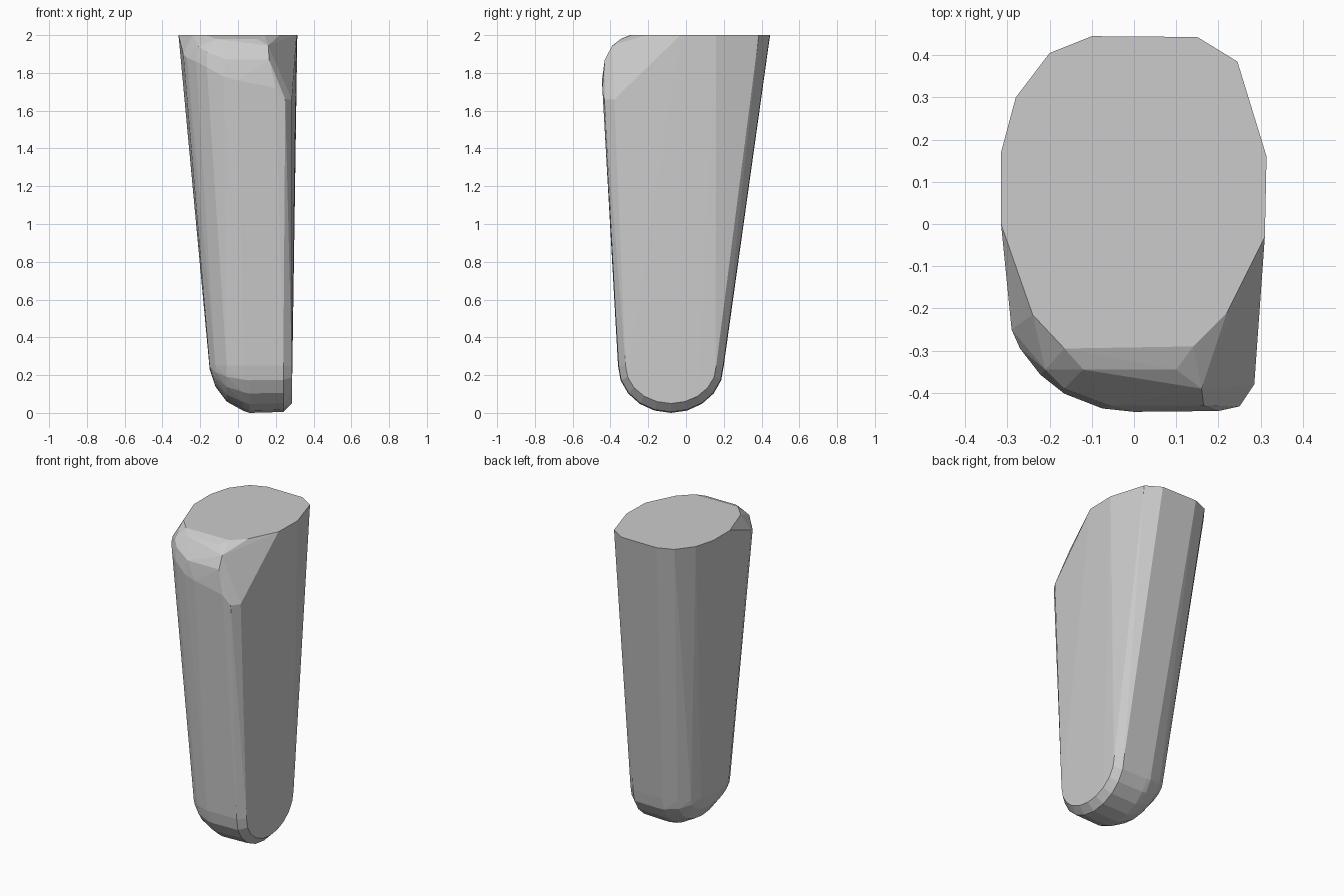
import bpy, bmesh
from math import sin, cos, pi

if "Cube" in bpy.data.objects:
    bpy.data.objects.remove(bpy.data.objects["Cube"])

pts = []

# Flat top outline
top = [(-.10, .445), (.15, .443), (.245, .385), (.314, .16), (.31, -.03),
       (.22, -.21), (.14, -.29), (-.165, -.295), (-.24, -.215),
       (-.315, 0), (-.315, .17), (-.28, .30), (-.20, .405)]
pts += [(x, y, 2) for x, y in top]

# Rounded front shoulder below the top
pts += [(.25, -.432, 1.66), (.285, -.38, 1.66), (.20, -.443, 1.72),
        (0, -.445, 1.76), (-.075, -.437, 1.78), (-.165, -.402, 1.83),
        (-.222, -.357, 1.86), (-.27, -.295, 1.88), (-.29, -.25, 1.90),
        (.165, -.43, 1.87), (-.06, -.43, 1.87), (.16, -.39, 1.945),
        (-.165, -.39, 1.91), (-.21, -.345, 1.94),
        (.10, -.345, 1.98), (-.12, -.345, 1.98)]

# Rounded foot: half-ellipse ribs (x, half width, depth), blunt on the right
ribs = [(-.15, .14, .02), (-.12, .20, .11), (-.06, .25, .19), (.03, .28, .24),
        (.06, .28, .25), (.24, .277, .245), (.285, .24, .20)]
SEGMENTS = 10
for x, half_width, depth in ribs:
    for i in range(SEGMENTS + 1):
        a = pi * i / SEGMENTS
        pts.append((x, -.08 + half_width * cos(a), .25 - depth * sin(a)))

# Wrap the tapered body around the top, shoulder and foot
bm = bmesh.new()
for p in pts:
    bm.verts.new(p)
hull = bmesh.ops.convex_hull(bm, input=bm.verts[:])
loose = [v for v in bm.verts if not v.link_faces]
bmesh.ops.delete(bm, geom=loose, context='VERTS')
bmesh.ops.dissolve_limit(bm, angle_limit=.02, verts=bm.verts[:], edges=bm.edges[:])
bmesh.ops.recalc_face_normals(bm, faces=bm.faces[:])
mesh = bpy.data.meshes.new("tapered_block")
bm.to_mesh(mesh)
bm.free()
block = bpy.data.objects.new("tapered_block", mesh)
bpy.context.collection.objects.link(block)
